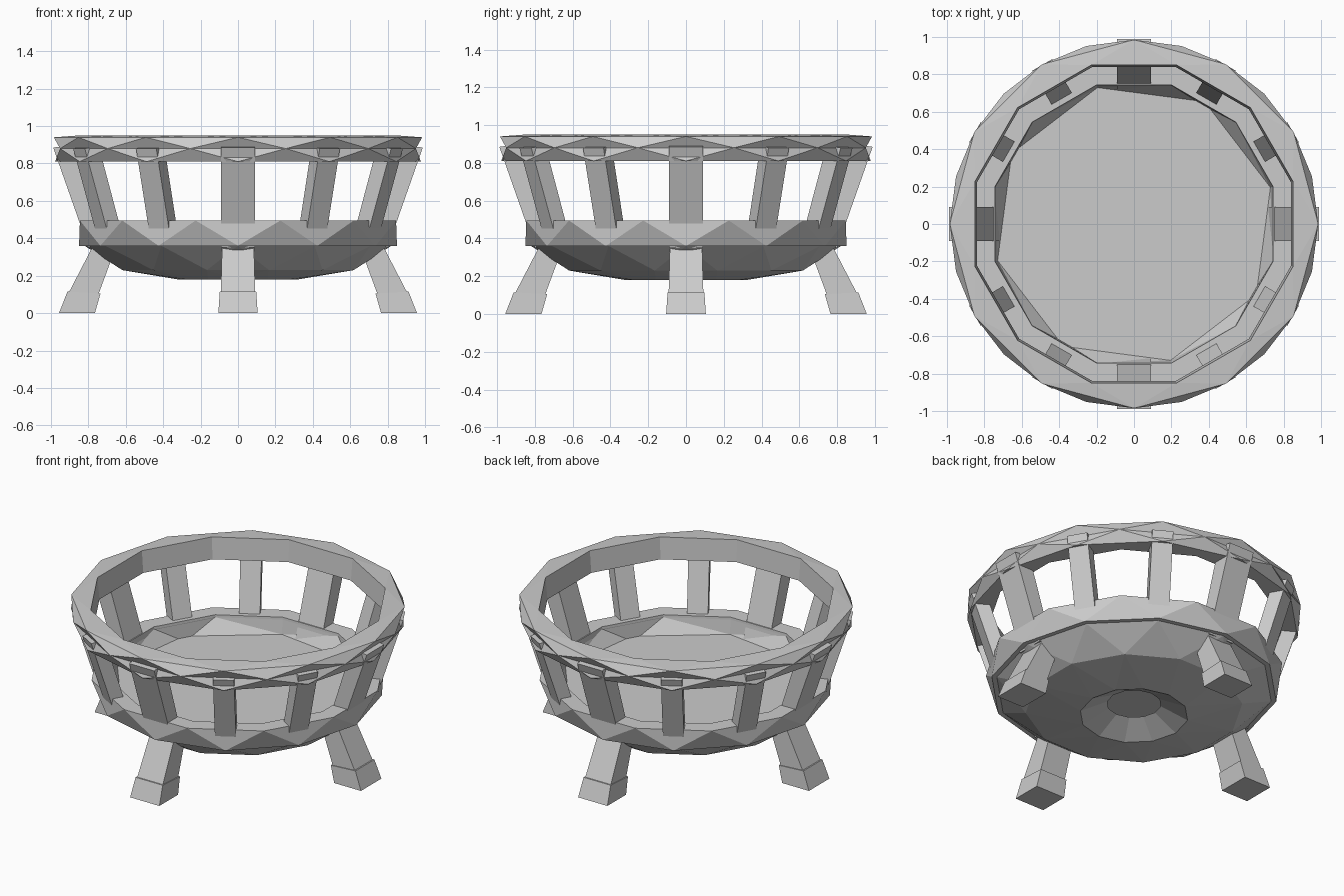
import bpy, bmesh
from math import sin, cos, pi
from mathutils import Matrix, Vector

if "Cube" in bpy.data.objects:
    bpy.data.objects.remove(bpy.data.objects["Cube"])

N = 12


def finish(name, bm):
    bmesh.ops.recalc_face_normals(bm, faces=bm.faces)
    me = bpy.data.meshes.new(name)
    bm.to_mesh(me)
    bm.free()
    ob = bpy.data.objects.new(name, me)
    bpy.context.collection.objects.link(ob)
    return ob


def lathe(name, profile, closed=True):
    """Twelve-sided loops (radius, z, half-step twist); twisted neighbours join with triangles."""
    bm = bmesh.new()
    loops = []
    for r, z, t in profile:
        angles = [(i + t / 2) * 2 * pi / N for i in range(N)]
        loops.append([bm.verts.new((r * cos(a), r * sin(a), z)) for a in angles])
    pairs = range(len(profile)) if closed else range(len(profile) - 1)
    for k in pairs:
        m = (k + 1) % len(profile)
        a, b = loops[k], loops[m]
        ta, tb = profile[k][2], profile[m][2]
        if ta > tb:
            a, b = b, a
        for i in range(N):
            j = (i + 1) % N
            if ta == tb:
                bm.faces.new((a[i], a[j], b[j], b[i]))
            else:
                bm.faces.new((a[i], a[j], b[i]))
                bm.faces.new((b[i], a[j], b[j]))
    return finish(name, bm)


def strut(name, angle, sections):
    """Rectangular bar through sections (inner radius, outer radius, z inner, z outer, width)."""
    bm = bmesh.new()
    rot = Matrix.Rotation(angle, 3, 'Z')
    loops = []
    for r0, r1, z0, z1, w in sections:
        pts = ((r0, -w / 2, z0), (r1, -w / 2, z1), (r1, w / 2, z1), (r0, w / 2, z0))
        loops.append([bm.verts.new(rot @ Vector(p)) for p in pts])
    for a, b in zip(loops, loops[1:]):
        for i in range(4):
            j = (i + 1) % 4
            bm.faces.new((a[i], a[j], b[j], b[i]))
    bm.faces.new(loops[0])
    bm.faces.new(loops[-1])
    return finish(name, bm)


# Top rim and lower band, faceted in zigzag triangles on the outside
lathe("upper_ring", [(0.978, 0.81, 0), (0.985, 0.88, 1), (0.985, 0.94, 0),
                     (0.88, 0.95, 1), (0.868, 0.81, 1)])
lathe("lower_ring", [(0.85, 0.36, 0), (0.875, 0.495, 1), (0.77, 0.495, 1), (0.76, 0.36, 1)])

# Bowl underside with a central recess and hole
lathe("bowl", [(0.82, 0.36, 0), (0.64, 0.23, 1), (0.32, 0.18, 0), (0.16, 0.26, 0)], closed=False)

# Sunken eight-sided floor, its wall rising to the band
bm = bmesh.new()
edges = []
for count, r, z in ((12, 0.768, 0.48), (8, 0.755, 0.39)):
    vs = [bm.verts.new((r * cos(a), r * sin(a), z))
          for a in [pi / 12 + i * 2 * pi / count for i in range(count)]]
    edges += [bm.edges.new((vs[i], vs[(i + 1) % count])) for i in range(count)]
bmesh.ops.bridge_loops(bm, edges=edges)
bm.faces.new(vs)
finish("floor", bm)

# Slats leaning outwards, four broad ones over the legs
for i in range(N):
    ang = i * pi / 6
    if i % 3 == 0:
        strut("broad_slat", ang, [(0.71, 0.80, 0.37, 0.35, 0.18), (0.88, 0.988, 0.90, 0.885, 0.18)])
    else:
        strut("slat", ang, [(0.76, 0.84, 0.45, 0.43, 0.125), (0.895, 0.982, 0.89, 0.88, 0.125)])

# Splayed legs with thicker feet
for i in range(4):
    ang = i * pi / 2
    strut("leg", ang, [(0.75, 0.915, 0.09, 0.09, 0.185), (0.65, 0.775, 0.36, 0.36, 0.17)])
    strut("foot", ang, [(0.765, 0.957, 0, 0, 0.21), (0.735, 0.912, 0.105, 0.115, 0.195)])
